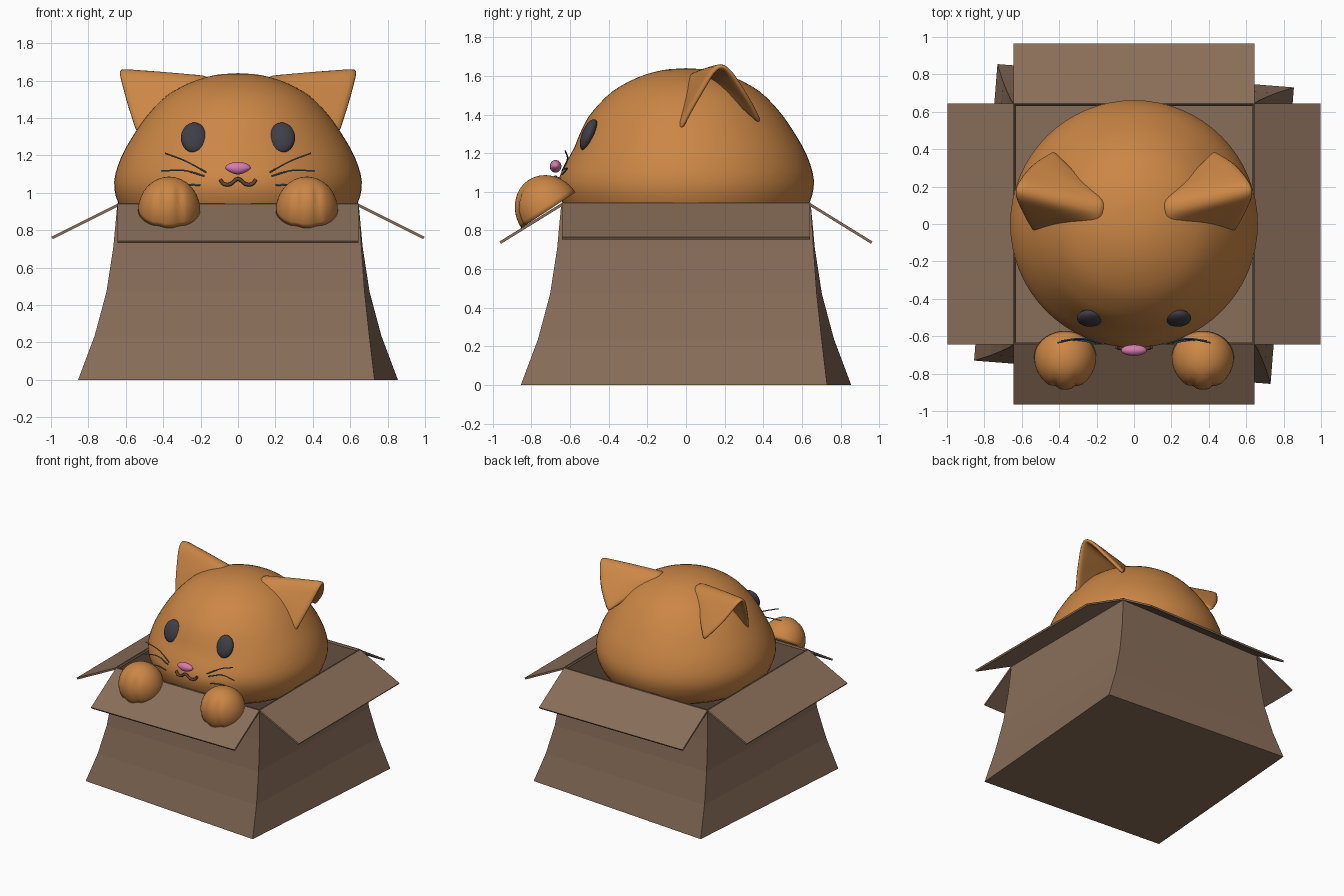
import bpy, bmesh, math
from mathutils import Vector, Matrix

if "Cube" in bpy.data.objects:
    bpy.data.objects.remove(bpy.data.objects["Cube"])


def material(name, rgb):
    m = bpy.data.materials.new(name)
    m.diffuse_color = (*rgb, 1)
    m.use_nodes = True
    m.node_tree.nodes["Principled BSDF"].inputs["Base Color"].default_value = m.diffuse_color
    return m


ORANGE = material("orange_fur", (0.60, 0.24, 0.06))
CARD = material("cardboard", (0.25, 0.155, 0.10))
DARK = material("eye_dark", (0.05, 0.048, 0.062))
PINK = material("nose_pink", (0.68, 0.20, 0.42))
MOUTH = material("mouth_brown", (0.13, 0.055, 0.035))
GREY = material("whisker_grey", (0.12, 0.16, 0.22))


def make(name, verts, faces, mat, smooth=False):
    me = bpy.data.meshes.new(name)
    me.from_pydata([tuple(v) for v in verts], [], faces)
    bm = bmesh.new()
    bm.from_mesh(me)
    bmesh.ops.remove_doubles(bm, verts=bm.verts, dist=1e-5)
    bmesh.ops.recalc_face_normals(bm, faces=bm.faces)
    for f in bm.faces:
        f.smooth = smooth
    bm.to_mesh(me)
    bm.free()
    me.materials.append(mat)
    ob = bpy.data.objects.new(name, me)
    bpy.context.collection.objects.link(ob)
    return ob


def loft(rings, closed=True):
    """Quads between successive rings of equal length."""
    n = len(rings[0])
    verts = [v for r in rings for v in r]
    faces = [(i * n + j, i * n + (j + 1) % n, (i + 1) * n + (j + 1) % n, (i + 1) * n + j)
             for i in range(len(rings) - 1) for j in range(n if closed else n - 1)]
    return verts, faces


def spline(pts, steps):
    """Smooth path through points."""
    p = [Vector(q) for q in pts]
    p = [2 * p[0] - p[1]] + p + [2 * p[-1] - p[-2]]
    out = []
    for i in range(1, len(p) - 2):
        a, b, c, d = p[i - 1:i + 3]
        for k in range(steps):
            t = k / steps
            out.append(0.5 * (2 * b + (c - a) * t + (2 * a - 5 * b + 4 * c - d) * t * t
                              + (3 * b - a - 3 * c + d) * t ** 3))
    return out + [p[-2]]


def ellipsoid(name, centre, radii, mat, tilt=0, shape=None):
    bm = bmesh.new()
    bmesh.ops.create_uvsphere(bm, u_segments=24, v_segments=16, radius=1)
    rot = Matrix.Rotation(tilt, 3, 'X')
    for v in bm.verts:
        co = shape(v.co) if shape else v.co
        v.co = rot @ Vector(c * r for c, r in zip(co, radii)) + Vector(centre)
    for f in bm.faces:
        f.smooth = True
    me = bpy.data.meshes.new(name)
    bm.to_mesh(me)
    bm.free()
    me.materials.append(mat)
    ob = bpy.data.objects.new(name, me)
    bpy.context.collection.objects.link(ob)
    return ob


def tube(name, pts, radius, mat):
    cu = bpy.data.curves.new(name, 'CURVE')
    cu.dimensions = '3D'
    cu.bevel_depth = radius
    cu.bevel_resolution = 2
    cu.use_fill_caps = True
    path = spline(pts, 6)
    s = cu.splines.new('POLY')
    s.points.add(len(path) - 1)
    for q, v in zip(s.points, path):
        q.co = (*v, 1)
    cu.materials.append(mat)
    bpy.context.collection.objects.link(bpy.data.objects.new(name, cu))


# Box: flared square rings, slightly twisted toward the base
rings = []
for z, half, twist in [(0, 0.795, -4.5), (0.236, 0.735, -2.5), (0.472, 0.69, -1.1),
                       (0.71, 0.663, -0.3), (0.945, 0.645, 0)]:
    rings.append([Matrix.Rotation(math.radians(twist), 3, 'Z') @ Vector((x * half, y * half, z))
                  for x, y in [(-1, -1), (1, -1), (1, 1), (-1, 1)]])
verts, faces = loft(rings)
box = make("box", verts, faces + [(3, 2, 1, 0)], CARD)
mod = box.modifiers.new("thickness", 'SOLIDIFY')
mod.thickness = 0.012

# Four folded-out flaps
for i, (name, reach, end) in enumerate([("front", 0.965, 0.735), ("right", 0.998, 0.757),
                                        ("back", 0.965, 0.735), ("left", 0.998, 0.757)]):
    rot = Matrix.Rotation(i * math.pi / 2, 3, 'Z')
    n = Vector((0, -0.55, 0.835)) * 0.014
    top = [Vector(p) for p in [(-0.643, -0.638, 0.945), (0.643, -0.638, 0.945),
                               (0.643, -reach, end + 0.008), (-0.643, -reach, end + 0.008)]]
    verts = [rot @ p for p in top + [p - n for p in top]]
    make(name + "_flap", verts, [(0, 1, 2, 3), (7, 6, 5, 4)] +
         [(k, k + 4, (k + 1) % 4 + 4, (k + 1) % 4) for k in range(4)], CARD)

# Head: turned profile, a little flatter across the face
profile = spline([(0, 0, 0.72), (0.35, 0, 0.75), (0.57, 0, 0.85), (0.64, 0, 0.945),
                  (0.662, 0, 1.06), (0.625, 0, 1.19), (0.555, 0, 1.315), (0.48, 0, 1.42),
                  (0.38, 0, 1.52), (0.25, 0, 1.592), (0.12, 0, 1.63), (0, 0, 1.64)], 3)
rings = []
for p in profile:
    r, z = max(p.x, 0), p.z
    flat = 0.05 * max(0, 1 - abs(z - 1.22) / 0.17)
    ring = []
    for j in range(64):
        a = j * math.tau / 64
        y = r * math.sin(a)
        y *= 1 - flat * max(0, -math.sin(a))
        ring.append((r * math.cos(a), y, z))
    rings.append(ring)
make("head", *loft(rings), ORANGE, True)

INNER = [(0.19, 0.01, 1.585), (0.17, 0.03, 1.60), (0.16, 0.07, 1.61),
         (0.16, 0.11, 1.605), (0.19, 0.14, 1.58)]
OUTER = [(0.54, -0.035, 1.31), (0.60, 0.07, 1.50), (0.635, 0.185, 1.655),
         (0.55, 0.31, 1.50), (0.43, 0.39, 1.35)]
DOWN = Vector((0, -0.835, -0.55))
UP = Vector((0, -0.55, 0.835))

for side, s in (("right", 1), ("left", -1)):
    # Ear: folded sheet fanning from the crown to an arched outer rim
    inner, outer = spline(INNER, 4), spline(OUTER, 4)
    rows = []
    for k in range(9):
        t = k / 8
        row = []
        for j, (a, b) in enumerate(zip(inner, outer)):
            q = a.lerp(b, t)
            fold = abs(j - 8) / 8
            q.z += 0.05 * math.sin(math.pi * t) * fold * (1 - fold)
            row.append((s * q.x, q.y, q.z))
        rows.append(row)
    ear = make(side + "_ear", *loft(rows, False), ORANGE, True)
    mod = ear.modifiers.new("thickness", 'SOLIDIFY')
    mod.thickness = 0.03
    mod.offset = 0
    ear.modifiers.new("rounding", 'SUBSURF').levels = 1

    # Eye
    ellipsoid(side + "_eye", (s * 0.235, -0.503, 1.295), (0.07, 0.036, 0.086), DARK,
              math.radians(-22))

    # Paw: domed pad resting on the front flap, grooved into three toes
    rings = []
    for i in range(13):
        e = i / 12 * math.pi / 2
        ring = []
        for j in range(48):
            a = j * math.tau / 48
            u, d, h = math.cos(e) * math.cos(a), math.cos(e) * math.sin(a), math.sin(e)
            groove = sum(math.exp(-((u - g) / 0.1) ** 2) for g in (-0.33, 0.33))
            k = 1 - 0.075 * groove * min(1, max(0, d + 0.2 * h) * 1.4)
            ring.append(Vector((s * 0.368 + 0.166 * u, -0.712, 0.905))
                        + DOWN * 0.168 * d * k + UP * 0.187 * h * k)
        rings.append(ring)
    verts, faces = loft(rings)
    make(side + "_paw", verts, faces + [tuple(range(47, -1, -1))], ORANGE, True)

    # Whiskers
    for k, pts in enumerate([
            [(0.17, -0.64, 1.11), (0.28, -0.613, 1.17), (0.39, -0.625, 1.212)],
            [(0.18, -0.64, 1.09), (0.29, -0.615, 1.12), (0.41, -0.635, 1.117)],
            [(0.20, -0.64, 1.04), (0.30, -0.62, 1.045), (0.38, -0.63, 1.03)]]):
        tube(f"{side}_whisker_{k + 1}", [(s * x, y, z) for x, y, z in pts], 0.004, GREY)

# Nose: rounded, narrowing downward
ellipsoid("nose", (0, -0.675, 1.132), (0.069, 0.03, 0.033), PINK, 0,
          lambda c: (c.x * (1 + 0.3 * min(0, c.z)), c.y, c.z))

# Mouth: double curl
half = [(0.095, -0.658, 1.07), (0.075, -0.664, 1.047), (0.04, -0.67, 1.047)]
tube("mouth", [(-x, y, z) for x, y, z in half] + [(0, -0.675, 1.075)] + half[::-1], 0.01, MOUTH)
